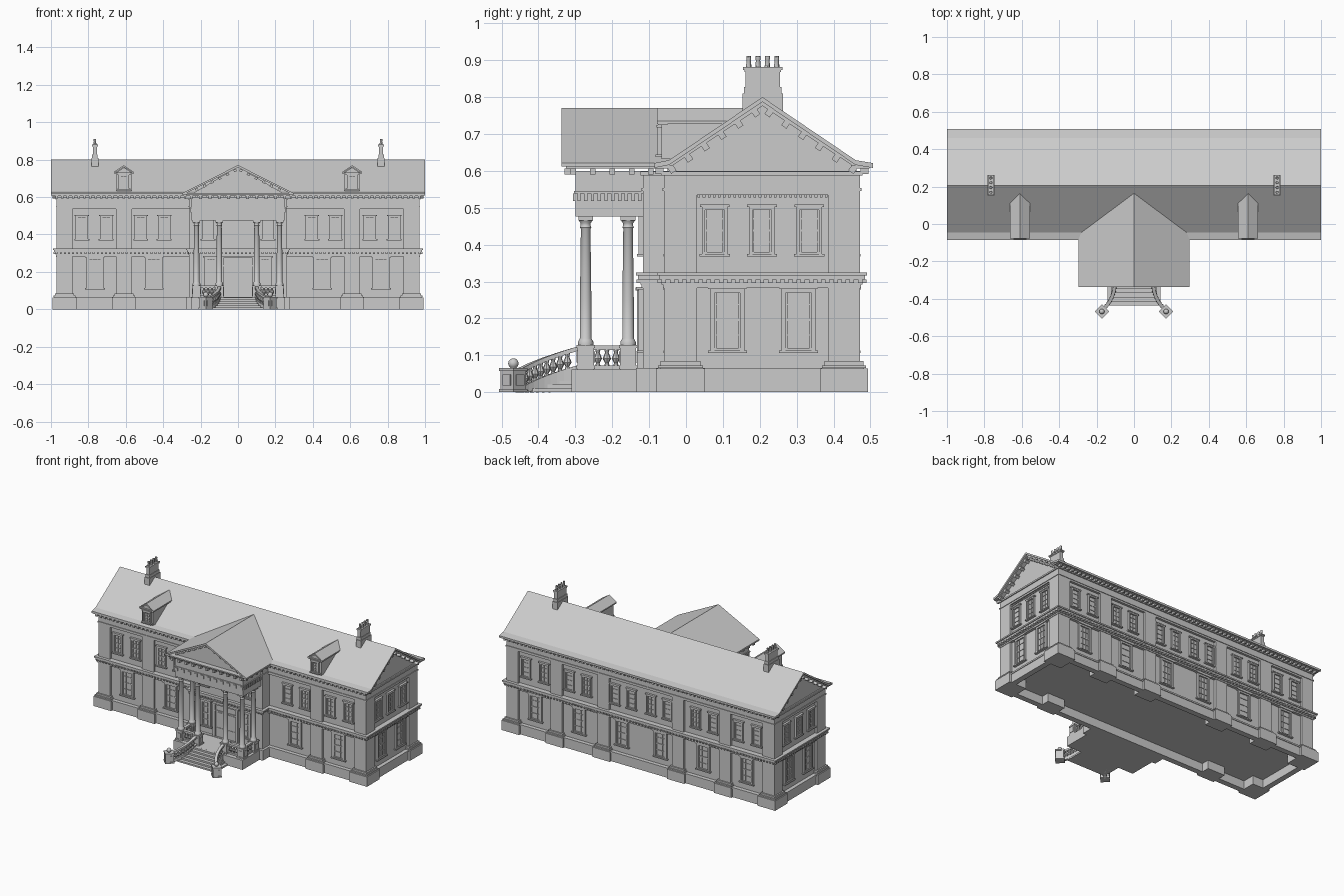
import bpy, bmesh, math
from mathutils import Matrix, Vector

parts = {}
T, R, PI = Matrix.Translation, Matrix.Rotation, math.pi

def part(name):
    if name not in parts:
        parts[name] = bmesh.new()
    return parts[name]

def box(name, x0, x1, y0, y1, z0, z1, M=Matrix()):
    c = T(((x0 + x1) / 2, (y0 + y1) / 2, (z0 + z1) / 2))
    bmesh.ops.create_cube(part(name), size=1, matrix=M @ c @ Matrix.Diagonal((abs(x1 - x0), abs(y1 - y0), z1 - z0, 1)))

def prism(name, pts, a, b, axis):
    # extrude a (h, z) outline along the x or y axis
    bm = part(name)
    mk = (lambda p, t: (t, p[0], p[1])) if axis == 'x' else (lambda p, t: (p[0], t, p[1]))
    A = [bm.verts.new(mk(p, a)) for p in pts]
    B = [bm.verts.new(mk(p, b)) for p in pts]
    n = len(pts)
    fs = [bm.faces.new(A), bm.faces.new(B[::-1])]
    fs += [bm.faces.new((A[i], B[i], B[(i + 1) % n], A[(i + 1) % n])) for i in range(n)]
    bmesh.ops.recalc_face_normals(bm, faces=fs)

def lathe(name, x, y, z, prof, seg=16):
    bm = part(name)
    rings = [[bm.verts.new((x + r * math.cos(2 * PI * k / seg), y + r * math.sin(2 * PI * k / seg), z + h))
              for k in range(seg)] for r, h in prof]
    for a, b in zip(rings, rings[1:]):
        for k in range(seg):
            bm.faces.new((a[k], a[(k + 1) % seg], b[(k + 1) % seg], b[k]))
    bm.faces.new(rings[0][::-1])
    bm.faces.new(rings[-1])

def row(name, p, q, step, size, M=Matrix()):
    # evenly spaced small blocks between two points
    p, q = Vector(p), Vector(q)
    n = max(1, round((q - p).length / step))
    for i in range(n + 1):
        bmesh.ops.create_cube(part(name), size=1, matrix=T(p.lerp(q, i / n)) @ M @ Matrix.Diagonal((*size, 1)))

X, YF, YB, BX, BY, RY = 0.97, -0.06, 0.472, 0.26, -0.117, 0.207

def band(name, d, z0, z1):
    # moulding around the main block and the central bay
    box(name, -X - d, X + d, YF - d, YB + d, z0, z1)
    box(name, -BX - d, BX + d, BY - d, 0, z0, z1)

def dentils(name, d, z, step, size):
    for y in (YF - d, YB + d):
        row(name, (-X, y, z), (X, y, z), step, size)
    for s in (-1, 1):
        row(name, (s * (X + d), YF, z), (s * (X + d), YB, z), step, size)
    row(name, (-BX, BY - d, z), (BX, BY - d, z), step, size)

# main walls, bay, plinth ring open underneath
box('walls', -0.955, 0.955, -0.045, 0.457, 0.06, 0.6)
box('walls', -BX, BX, BY, 0, 0.06, 0.6)
for y0, y1 in ((-0.066, -0.03), (0.443, 0.479)):
    box('plinth', -0.976, 0.976, y0, y1, 0, 0.058)
for s in (-1, 1):
    box('plinth', s * 0.94, s * 0.976, -0.066, 0.479, 0, 0.058)
box('plinth', -0.98, 0.98, -0.07, 0.483, 0.055, 0.065)
box('plinth', -0.275, 0.275, -0.135, -0.04, 0, 0.065)
# pilasters with bases and plinth blocks
pil = []
for s in (-1, 1):
    for y0, y1 in ((YF, 0.03), (0.385, YB)):
        pil.append((*sorted((s * 0.885, s * X)), y0, y1))
    for y0, y1 in ((YF, 0), (0.42, YB)):
        pil.append((s * 0.61 - 0.042, s * 0.61 + 0.042, y0, y1))
    pil.append((s * 0.27 - 0.042, s * 0.27 + 0.042, 0.42, YB))
for x0, x1, y0, y1 in pil:
    for d, z0, z1 in ((0, 0.06, 0.56), (0.016, 0.065, 0.073), (0.009, 0.073, 0.084), (0.021, 0, 0.064)):
        box('pilasters', x0 - d, x1 + d, y0 - d, y1 + d, z0, z1)

# string course, frieze and cornice
for d, z0, z1 in ((0.003, 0.283, 0.292), (0.007, 0.292, 0.306), (0.013, 0.306, 0.316), (0.019, 0.316, 0.325)):
    band('string_course', d, z0, z1)
dentils('string_course', 0.011, 0.301, 0.022, (0.01, 0.012, 0.01))
band('frieze', 0, 0.535, 0.6)
band('frieze', 0.004, 0.546, 0.553)
for s in (-1, 1):
    row('frieze', (s * 0.958, 0.035, 0.532), (s * 0.958, 0.38, 0.532), 0.014, (0.008, 0.007, 0.008))
band('cornice', 0.006, 0.588, 0.598)
for y in (YF - 0.012, YB + 0.012):
    row('cornice', (-X, y, 0.6), (X, y, 0.6), 0.03, (0.013, 0.022, 0.016))
    box('cornice', -0.995, 0.995, y - 0.014, y + 0.014, 0.606, 0.616)

# main roof with flared eaves, gables and raking brackets
right = [(0.46, 0.629), (0.507, 0.621)]
left = [(-0.046, 0.629), (-0.086, 0.621)]
outer = left[::-1] + [(RY, 0.80)] + right
prism('main_roof', outer + [(y, z - 0.013) for y, z in outer[::-1]], -1, 1, 'x')
prism('gable_wall', [(-0.05, 0.59), (0.462, 0.59), (0.462, 0.612), (RY, 0.785), (-0.05, 0.612)], -0.962, 0.962, 'x')
ang = math.atan2(0.171, 0.253)
for s in (-1, 1):
    box('cornice', s * 0.96, s * 0.995, YF - 0.026, -0.035, 0.606, 0.616)
    box('cornice', s * 0.96, s * 0.995, 0.447, YB + 0.026, 0.606, 0.616)
    for d in (-1, 1):
        row('gable_brackets', (s * 0.976, RY + d * 0.018, 0.757), (s * 0.976, RY + d * 0.245, 0.604), 0.05,
            (0.03, 0.017, 0.018), R(-d * ang, 4, 'X'))
        x0, x1 = sorted((s * 0.955, s * 0.988))
        prism('gable_moulding', [(RY, 0.787), (RY + d * 0.255, 0.616), (RY + d * 0.255, 0.607), (RY, 0.776)], x0, x1, 'x')

# windows: frame, sash bars, sill and head, local +y faces outwards
def window(x, y, turn, w, z0, z1, cols, rows, head=True):
    M, h, n = T((x, y, 0)) @ R(turn, 4, 'Z'), w / 2, 'windows'
    f = 0.011 if head else 0.008
    box(n, -h, h, -0.005, 0.002, z0, z1, M)
    for s in (-1, 1):
        box(n, s * h, s * (h - f), -0.005, 0.012, z0, z1, M)
        box(n, s * (h - f), s * (h - f - 0.005), -0.005, 0.007, z0, z1, M)
    box(n, -h, h, -0.005, 0.012, z1 - f, z1, M)
    box(n, -h, h, -0.005, 0.01, z0, z0 + f * 0.6, M)
    for i in range(1, cols):
        u = -h + f + (w - 2 * f) * i / cols
        box(n, u - 0.0015, u + 0.0015, 0, 0.005, z0, z1, M)
    for j in range(1, rows):
        v, t = z0 + (z1 - z0) * j / rows, 0.003 if j * 2 == rows else 0.0015
        box(n, -h, h, 0, 0.006, v - t, v + t, M)
    box(n, -h - 0.007, h + 0.007, -0.005, 0.016, z0 - 0.007, z0, M)
    box(n, -h - 0.006, h + 0.006, -0.005, 0.018 if head else 0.014, z1, z1 + 0.007, M)

for s in (-1, 1):
    for y, t in ((-0.045, PI), (0.457, 0)):
        for x in (0.765, 0.45) + ((0.14,) if t == 0 else ()):
            window(s * x, y, t, 0.092, 0.113, 0.278, 3, 4)
        for x in (0.835, 0.705, 0.52, 0.395) + ((0.19, 0.07) if t == 0 else ()):
            window(s * x, y, t, 0.066, 0.375, 0.498, 2, 4, False)
    window(s * 0.145, BY, PI, 0.07, 0.113, 0.278, 3, 4)
    window(s * 0.16, BY, PI, 0.066, 0.375, 0.498, 2, 4, False)
    for y in (0.112, 0.305):
        window(s * 0.955, y, -s * PI / 2, 0.092, 0.113, 0.28, 3, 4)
    for y in (0.078, 0.206, 0.334):
        window(s * 0.955, y, -s * PI / 2, 0.068, 0.375, 0.502, 2, 4, False)

    # dormers
    x = s * 0.61
    box('dormers', x - 0.04, x + 0.04, -0.066, 0.12, 0.632, 0.735)
    prism('dormers', [(x - 0.04, 0.732), (x + 0.04, 0.732), (x, 0.758)], -0.066, 0.14, 'y')
    prism('dormer_roofs', [(x - 0.053, 0.735), (x, 0.77), (x + 0.053, 0.735), (x + 0.053, 0.727), (x, 0.76), (x - 0.053, 0.727)], -0.078, 0.165, 'y')
    box('dormers', x - 0.05, x + 0.05, -0.076, -0.05, 0.724, 0.731)
    window(x, -0.066, PI, 0.056, 0.645, 0.718, 2, 4, False)

    # chimneys with four pots
    x = s * 0.765
    for hx, hy, z0, z1 in ((0.018, 0.055, 0.74, 0.81), (0.015, 0.051, 0.81, 0.828), (0.0115, 0.047, 0.828, 0.868),
                           (0.014, 0.05, 0.868, 0.874), (0.016, 0.053, 0.874, 0.881)):
        box('chimneys', x - hx, x + hx, 0.208 - hy, 0.208 + hy, z0, z1)
    for k in range(4):
        lathe('chimney_pots', x, 0.17 + 0.0253 * k, 0.88, [(0.008, 0), (0.006, 0.02), (0.007, 0.022), (0.007, 0.031), (0.004, 0.031), (0.004, 0.02)], 10)

# door with panels and transom
M = T((0, BY, 0)) @ R(PI, 4, 'Z')
box('door', -0.075, 0.075, -0.01, 0.006, 0.062, 0.278, M)
for s in (-1, 1):
    box('door_frame', s * 0.075, s * 0.09, -0.01, 0.016, 0.062, 0.28, M)
    for z0, z1 in ((0.075, 0.125), (0.137, 0.225), (0.242, 0.27)):
        box('door', s * 0.01, s * 0.065, 0, 0.009, z0, z1, M)
box('door_frame', -0.095, 0.095, -0.01, 0.02, 0.276, 0.284, M)
box('door_frame', -0.075, 0.075, -0.01, 0.012, 0.23, 0.237, M)

# portico platform, columns on pedestals, balustrades
box('portico_platform', -0.25, 0.25, -0.31, BY, 0, 0.062)
col = [(0.021, 0), (0.021, 0.008), (0.018, 0.014), (0.0155, 0.018), (0.0155, 0.12), (0.013, 0.315), (0.0155, 0.319),
       (0.0135, 0.323), (0.0135, 0.33), (0.019, 0.338)]
bal = [(0.007, 0), (0.005, 0.006), (0.0115, 0.018), (0.005, 0.034), (0.007, 0.042)]

def baluster(x, y, z, k=1.0):
    lathe('balusters', x, y, z, [(r, h * k) for r, h in bal], 8)

def pedestal(M, h, z1):
    n = 'pedestals'
    box(n, -h, h, -h, h, 0, z1, M)
    box(n, -h - 0.003, h + 0.003, -h - 0.003, h + 0.003, z1 - 0.008, z1, M)
    box(n, -h - 0.003, h + 0.003, -h - 0.003, h + 0.003, z1 - 0.065, z1 - 0.056, M)
    for k in range(4):
        box(n, -h * 0.6, h * 0.6, h, h + 0.003, z1 - 0.047, z1 - 0.017, M @ R(k * PI / 2, 4, 'Z'))

for s in (-1, 1):
    for x, y in ((0.222, -0.272), (0.1, -0.272), (0.222, -0.157)):
        pedestal(T((s * x, y, 0)), 0.022, 0.128)
        lathe('columns', s * x, y, 0.128, col, 20)
        box('columns', s * x - 0.02, s * x + 0.02, y - 0.02, y + 0.02, 0.465, 0.476)
    for z0, z1 in ((0.062, 0.073), (0.115, 0.127)):
        box('balustrade_rails', s * 0.12, s * 0.202, -0.282, -0.262, z0, z1)
        box('balustrade_rails', s * 0.212, s * 0.232, -0.252, -0.177, z0, z1)
    for k in range(3):
        baluster(s * (0.139 + 0.0215 * k), -0.272, 0.073)
        baluster(s * 0.222, -0.239 + 0.0245 * k, 0.073)
    # curved stair balustrade ending in a newel with a ball
    P = [Vector(p) for p in ((0.1, -0.29), (0.1, -0.40), (0.165, -0.455))]
    cur = [P[0] * (1 - t) ** 2 + P[1] * 2 * t * (1 - t) + P[2] * t * t for t in [i / 10 for i in range(11)]]
    for i in range(10):
        mid, d = (cur[i] + cur[i + 1]) / 2, cur[i + 1] - cur[i]
        z = 0.063 * (1 - (i + 0.5) / 10)
        pitch = Matrix.Identity(4)
        pitch[2][0] = -0.0063 / d.length
        M = T((s * mid.x, mid.y, z)) @ R(math.atan2(d.y, s * d.x), 4, 'Z') @ pitch
        L = d.length / 2 + 0.001
        box('balustrade_rails', -L, L, -0.009, 0.009, 0.05, 0.062, M)
        box('balustrade_rails', -L, L, -0.009, 0.009, 0.003 - z if z < 0.043 else -0.04, 0.011, M)
        if i > 0:
            baluster(s * mid.x, mid.y, z + 0.01, 0.98)
    pedestal(T((s * 0.172, -0.468, 0)) @ R(PI / 4, 4, 'Z'), 0.0245, 0.065)
    lathe('newel_balls', s * 0.172, -0.468, 0.064, [(0.007, 0)] + [(0.014 * math.sin(a), 0.014 - 0.014 * math.cos(a)) for a in [PI * k / 10 for k in range(2, 10)]] + [(0.001, 0.028)])

# flared front steps
for i in range(6):
    hw, y = 0.142 - 0.045 * (i / 5) ** 0.5, -0.436 + 0.022 * i
    box('front_steps', -hw, hw, y, -0.3, 0, 0.0103 * (i + 1))

# portico entablature, frieze blocks, cornice, pediment and roof
e = 'portico_entablature'
box(e, -0.248, 0.248, -0.3, -0.246, 0.476, 0.6)
box(e, -0.248, 0.248, -0.3, BY, 0.54, 0.6)
for s in (-1, 1):
    box(e, s * 0.198, s * 0.248, -0.3, BY, 0.476, 0.6)
    row(e, (s * 0.25, -0.29, 0.528), (s * 0.25, -0.125, 0.528), 0.018, (0.008, 0.009, 0.02))
    box(e, s * 0.24, s * 0.253, -0.304, BY, 0.539, 0.546)
    row('portico_brackets', (s * 0.265, -0.305, 0.598), (s * 0.265, -0.095, 0.598), 0.053, (0.03, 0.015, 0.016))
row(e, (-0.235, -0.302, 0.528), (0.235, -0.302, 0.528), 0.047, (0.024, 0.008, 0.02))
box(e, -0.253, 0.253, -0.304, -0.29, 0.539, 0.546)
row('portico_brackets', (-0.25, -0.314, 0.598), (0.25, -0.314, 0.598), 0.05, (0.015, 0.03, 0.016))
box('portico_cornice', -0.275, 0.275, -0.325, -0.05, 0.606, 0.614)
box('portico_cornice', -0.288, 0.288, -0.334, -0.05, 0.614, 0.622)
prism('pediment_wall', [(-0.25, 0.615), (0.25, 0.615), (0, 0.762)], -0.3, 0.13, 'y')
prism('portico_roof', [(-0.296, 0.622), (0, 0.771), (0.296, 0.622), (0.296, 0.612), (0, 0.758), (-0.296, 0.612)], -0.337, 0.163, 'y')
for s in (-1, 1):
    row('portico_brackets', (s * 0.015, -0.312, 0.742), (s * 0.22, -0.312, 0.639), 0.042, (0.015, 0.025, 0.014), R(s * math.atan2(0.149, 0.296), 4, 'Y'))

for name, bm in parts.items():
    me = bpy.data.meshes.new(name)
    bm.to_mesh(me)
    bm.free()
    if name in ('columns', 'balusters', 'newel_balls', 'chimney_pots'):
        me.shade_smooth()
        me.set_sharp_from_angle(angle=math.radians(35))
    bpy.context.collection.objects.link(bpy.data.objects.new(name, me))
